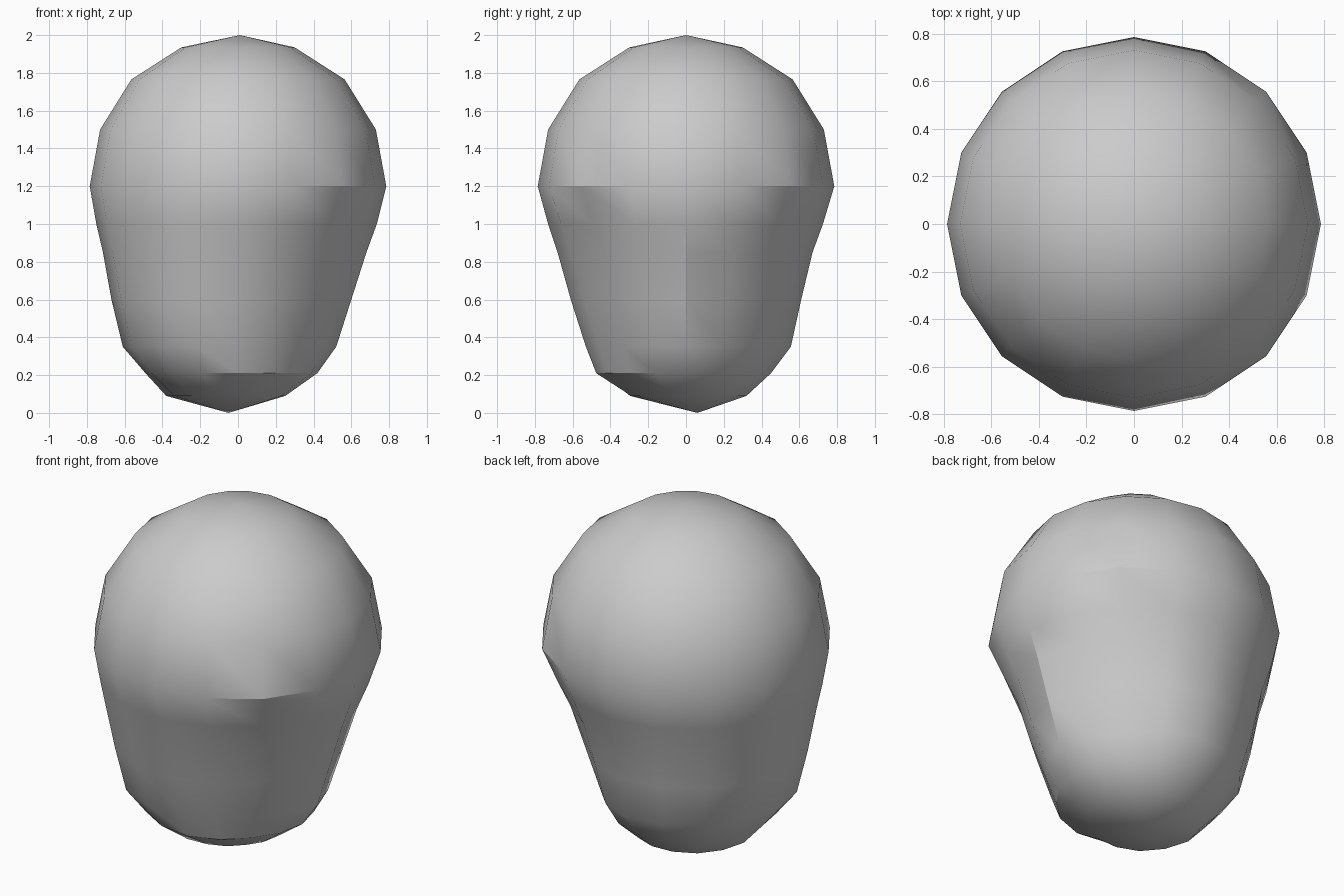
import bpy
import bmesh
import math

cube = bpy.data.objects.get("Cube")
if cube:
    bpy.data.objects.remove(cube, do_unlink=True)

SEGMENTS = 16

# One plain grey material
grey = bpy.data.materials.new("light_grey")
grey.use_nodes = True
colour = (0.6, 0.6, 0.6, 1.0)
grey.diffuse_color = colour
grey.node_tree.nodes["Principled BSDF"].inputs["Base Color"].default_value = colour

# Round upper dome: (height, radius)
dome = [(1.935, 0.30), (1.765, 0.565), (1.50, 0.73), (1.20, 0.785)]

# Uneven taper: height, then radii every 45 degrees counter-clockwise from +x
taper = [
    (1.00, (0.735, 0.70, 0.725, 0.74, 0.75, 0.75, 0.73, 0.70)),
    (0.85, (0.68, 0.63, 0.67, 0.69, 0.715, 0.72, 0.68, 0.63)),
    (0.60, (0.60, 0.55, 0.61, 0.64, 0.67, 0.67, 0.61, 0.56)),
    (0.35, (0.52, 0.47, 0.555, 0.57, 0.61, 0.61, 0.53, 0.47)),
    (0.21, (0.42, 0.41, 0.45, 0.48, 0.49, 0.50, 0.475, 0.42)),
    (0.09, (0.25, 0.28, 0.32, 0.36, 0.38, 0.35, 0.29, 0.25)),
]
rings = [(z, (r,) * 8) for z, r in dome] + taper


def ring_radius(radii, i):
    """Radius at segment i, averaging between the listed directions."""
    a, b = radii[i // 2], radii[(i // 2 + 1) % 8]
    return a if i % 2 == 0 else (a + b) / 2


bm = bmesh.new()
loops = []
for z, radii in rings:
    loop = []
    for i in range(SEGMENTS):
        angle = 2 * math.pi * i / SEGMENTS
        r = ring_radius(radii, i)
        loop.append(bm.verts.new((r * math.cos(angle), r * math.sin(angle), z)))
    loops.append(loop)

# Side faces and the two closing fans
top = bm.verts.new((0.01, 0.0, 2.0))
bottom = bm.verts.new((-0.05, 0.06, 0.0))
for i in range(SEGMENTS):
    j = (i + 1) % SEGMENTS
    for upper, lower in zip(loops, loops[1:]):
        bm.faces.new((upper[i], lower[i], lower[j], upper[j]))
    bm.faces.new((top, loops[0][i], loops[0][j]))
    bm.faces.new((bottom, loops[-1][j], loops[-1][i]))
bmesh.ops.recalc_face_normals(bm, faces=bm.faces)

mesh = bpy.data.meshes.new("rounded_head")
bm.to_mesh(mesh)
bm.free()
mesh.materials.append(grey)
head = bpy.data.objects.new("rounded_head", mesh)
bpy.context.collection.objects.link(head)

# Smooth dome with creases where the shape turns sharply
bpy.ops.object.select_all(action="DESELECT")
head.select_set(True)
bpy.context.view_layer.objects.active = head
bpy.ops.object.shade_smooth_by_angle(angle=math.radians(29))
